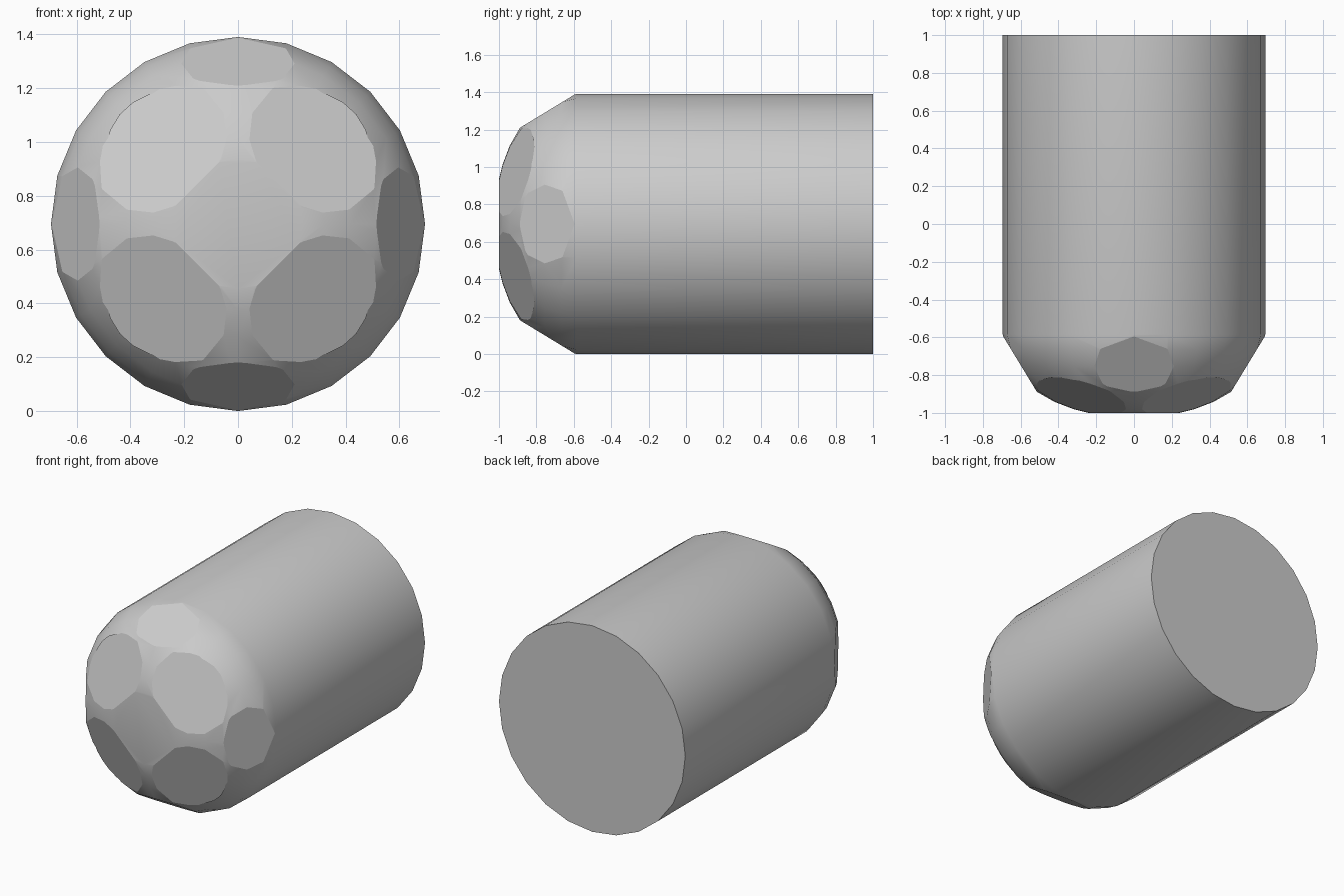
import bpy, bmesh, math
from mathutils import Vector

if "Cube" in bpy.data.objects:
    bpy.data.objects.remove(bpy.data.objects["Cube"])

R = 0.695           # body radius, also height of the long axis
SIDES = 24


def add_object(name, bm):
    mesh = bpy.data.meshes.new(name)
    bm.to_mesh(mesh)
    bm.free()
    obj = bpy.data.objects.new(name, mesh)
    obj.location.z = R
    bpy.context.collection.objects.link(obj)
    return obj


# Body: profile (radius, y) revolved about the y axis
profile = [(R, 1.0), (R, -0.585), (0.675, -0.665), (0.636, -0.755), (0.568, -0.845),
           (0.52, -0.885), (0.42, -0.942), (0.32, -0.98), (0.24, -1.0)]
bm = bmesh.new()
rings = []
for r, y in profile:
    rings.append([bm.verts.new((r * math.cos(math.tau * i / SIDES), y,
                                r * math.sin(math.tau * i / SIDES))) for i in range(SIDES)])
for a, b in zip(rings, rings[1:]):
    for i in range(SIDES):
        j = (i + 1) % SIDES
        bm.faces.new((a[i], a[j], b[j], b[i]))
back = bm.faces.new(rings[0])
bm.faces.new(rings[-1])
flats = [back]


# Flat facets sliced off the dome
def slice_flat(normal, offset):
    n = Vector(normal).normalized()
    cut = bmesh.ops.bisect_plane(bm, geom=bm.verts[:] + bm.edges[:] + bm.faces[:], dist=1e-5,
                                 plane_co=n * offset, plane_no=n, clear_outer=True)
    edges = [e for e in cut["geom_cut"] if isinstance(e, bmesh.types.BMEdge)]
    flats.extend(bmesh.ops.edgeloop_fill(bm, edges=edges)["faces"])


side_dirs = [(1, 0), (-1, 0), (0, 1), (0, -1)]
diagonals = [(sx, sz) for sx in (1, -1) for sz in (1, -1)]
for x, z in side_dirs:
    slice_flat((0.855 * x, -0.52, 0.855 * z), 0.901)
for x, z in diagonals:
    slice_flat((0.311 * x, -0.897, 0.311 * z), 0.991)

# Smooth dome and barrel, crisp flat facets
bmesh.ops.recalc_face_normals(bm, faces=bm.faces[:])
for f in bm.faces:
    f.smooth = True
for f in flats:
    if f.is_valid:
        f.smooth = False
        for e in f.edges:
            e.smooth = False
add_object("capsule_body", bm)

# Round plates lying on the four diagonal facets
for k, (x, z) in enumerate(diagonals):
    n = Vector((0.311 * x, -0.897, 0.311 * z)).normalized()
    disc = bmesh.new()
    bmesh.ops.create_circle(disc, cap_ends=True, segments=20, radius=0.216)
    plate = add_object(f"round_plate_{k + 1}", disc)
    plate.rotation_euler = n.to_track_quat('Z', 'Y').to_euler()
    centre = Vector((0.287 * x, -0.905, 0.287 * z))
    centre += n * (0.992 - centre.dot(n))
    plate.location = centre + Vector((0, 0, R))
